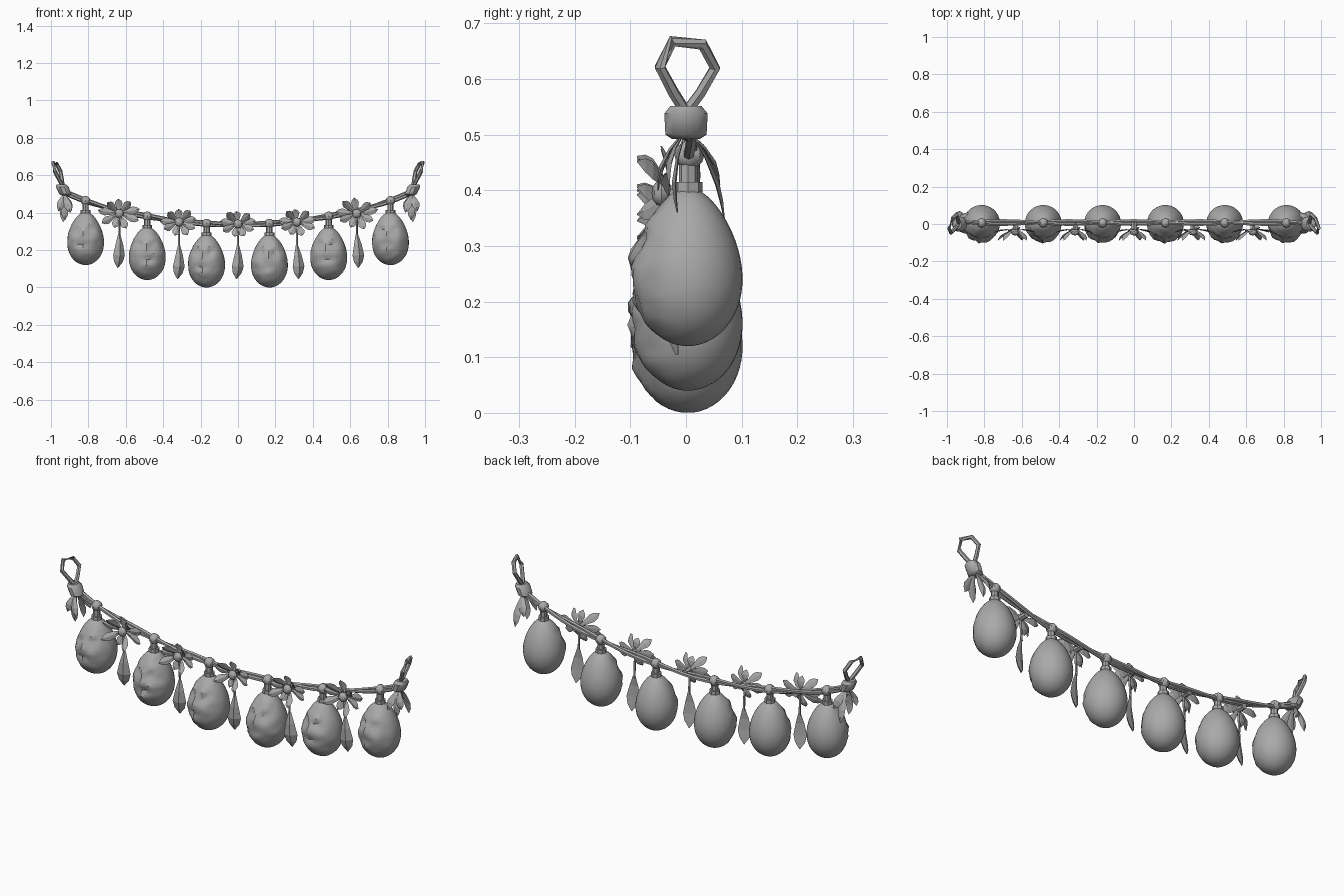
import bpy, bmesh, math, random
from mathutils import Vector, Matrix, noise

cube = bpy.data.objects.get("Cube")
if cube:
    bpy.data.objects.remove(cube)
random.seed(4)

grey = bpy.data.materials.new("plain grey")
grey.use_nodes = True
grey.diffuse_color = (0.4, 0.4, 0.4, 1)
grey.node_tree.nodes["Principled BSDF"].inputs["Base Color"].default_value = (0.4, 0.4, 0.4, 1)


def finish(name, bm, angle=None):
    bmesh.ops.recalc_face_normals(bm, faces=bm.faces)
    mesh = bpy.data.meshes.new(name)
    bm.to_mesh(mesh)
    bm.free()
    mesh.materials.append(grey)
    ob = bpy.data.objects.new(name, mesh)
    bpy.context.collection.objects.link(ob)
    if angle:
        bpy.ops.object.select_all(action="DESELECT")
        ob.select_set(True)
        bpy.context.view_layer.objects.active = ob
        bpy.ops.object.shade_smooth_by_angle(angle=math.radians(angle))
    return ob


def skin(bm, rings):
    """Join rings of points into a closed skin."""
    rows = [[bm.verts.new(p) for p in ring] for ring in rings]
    n = len(rows[0])
    for a, b in zip(rows, rows[1:]):
        for i in range(n):
            bm.faces.new((a[i], a[(i + 1) % n], b[(i + 1) % n], b[i]))
    bm.faces.new(rows[0])
    bm.faces.new(rows[-1])


def tube(bm, path, radius, sides=6):
    path = [Vector(p) for p in path]
    rings = []
    for i, p in enumerate(path):
        d = (path[min(i + 1, len(path) - 1)] - path[max(i - 1, 0)]).normalized()
        ref = Vector((0, 1, 0)) if abs(d.y) < 0.8 else Vector((1, 0, 0))
        u = d.cross(ref).normalized()
        v = d.cross(u)
        rings.append([p + radius * (math.cos(a) * u + math.sin(a) * v)
                      for a in (math.tau * k / sides for k in range(sides))])
    skin(bm, rings)


def leaf(bm, base, tip, normal, width, thick=0.006, bend=0.0):
    """Creased leaf blade running from base to tip."""
    base, tip = Vector(base), Vector(tip)
    d = tip - base
    side = d.cross(Vector(normal)).normalized()
    up = side.cross(d).normalized()
    rings = []
    for t, w in ((0, 0.2), (0.3, 0.65), (0.62, 1), (0.82, 0.75), (1, 0.06)):
        c = base + d * t + up * bend * math.sin(math.pi * t)
        s, h = side * w * width / 2, up * thick * max(w, 0.3)
        rings.append([c + s, c + h, c - s, c - h * 0.4])
    skin(bm, rings)


def ball(bm, centre, size, u=8, v=6):
    m = Matrix.Translation(centre) @ Matrix.Diagonal((*size, 1))
    bmesh.ops.create_uvsphere(bm, u_segments=u, v_segments=v, radius=1, matrix=m)


def rope_z(x):
    return 0.335 + 0.165 * abs(x) ** 1.8 + 0.05 * abs(x) ** 6


# Garland rope: two gently twisting strands
bm = bmesh.new()
for phase in (0, math.pi):
    path = []
    for i in range(49):
        x = -0.93 + 1.86 * i / 48
        a = phase + x * 9
        path.append((x, 0.008 + 0.009 * math.cos(a), rope_z(x) + 0.007 * math.sin(a)))
    tube(bm, path, 0.010)
finish("garland_rope", bm, 40)

# Features of an egg face: sideways, height, spread, depth
FACE = ((0, 0.155, 0.017, 0.014), (0, 0.185, 0.013, 0.009),
        (-0.036, 0.19, 0.015, -0.014), (0.036, 0.19, 0.015, -0.014),
        (-0.03, 0.222, 0.013, 0.008), (0.03, 0.222, 0.013, 0.008),
        (-0.05, 0.14, 0.02, 0.007), (0.05, 0.14, 0.02, 0.007),
        (-0.018, 0.107, 0.012, -0.011), (0.018, 0.107, 0.012, -0.011),
        (0, 0.078, 0.02, 0.007))


def egg(number, x, bottom, turn):
    bm = bmesh.new()
    rings, sides, steps, height = [], 32, 26, 0.285
    for j in range(steps + 1):
        a = math.pi * (0.03 + 0.94 * j / steps)
        t = (1 - math.cos(a)) / 2
        # Fuller bottom and narrow top
        r = 0.101 * math.sin(a) * (1.04 - 0.32 * t ** 1.6) / 0.97
        ring = []
        for k in range(sides):
            b = math.tau * k / sides
            p = Vector((r * math.sin(b), -r * math.cos(b), height * t))
            out = Vector((math.sin(b), -math.cos(b), 0))
            if math.cos(b) > 0:
                push = sum(h * math.exp(-((p.x - fx) ** 2 + (p.z - fz) ** 2) / (s * s))
                           for fx, fz, s, h in FACE)
                rough = noise.noise(p * 32 + Vector((number * 7, 0, 0))) * 0.007
                p += out * (push + rough) * min(1, math.cos(b) * 2) * math.sin(a)
            ring.append(Matrix.Rotation(turn, 3, "Z") @ p + Vector((x, 0.003, bottom)))
        rings.append(ring)
    skin(bm, rings)
    finish(f"egg_{number}", bm, 35)

    # Neck and knot holding the egg on the rope
    bm = bmesh.new()
    top = rope_z(x)
    tube(bm, [(x, 0.004, bottom + 0.265), (x, 0.004, bottom + 0.295)], 0.026, 8)
    tube(bm, [(x, 0.004, bottom + 0.29), (x, 0.004, top)], 0.017, 8)
    ball(bm, (x, 0.006, top), (0.026, 0.027, 0.026))
    finish(f"egg_knot_{number}", bm, 40)


spots = ((0.815, 0.12), (0.485, 0.04), (0.168, 0.0))
for i, (x, bottom) in enumerate(spots):
    egg(2 * i + 1, -x, bottom, random.uniform(-0.25, 0.25))
    egg(2 * i + 2, x, bottom, random.uniform(-0.25, 0.25))


def flower(number, x, z, size, leaf_top, leaf_length):
    # Petals alternate between leaning forward and lying back
    bm = bmesh.new()
    c = Vector((x, -0.032, z))
    for k in range(9):
        a = math.tau * (k + 0.3) / 9 + random.uniform(-0.1, 0.1)
        reach = size * random.uniform(0.9, 1.05)
        out = Vector((math.cos(a), 0, 0.75 * math.sin(a)))
        lean = -0.055 if k % 2 else -0.012
        leaf(bm, c + out * 0.015, c + out * reach + Vector((0, lean, 0)),
             (0, -1, 0), 0.042, bend=-0.008)
    finish(f"flower_petals_{number}", bm)
    bm = bmesh.new()
    ball(bm, c + Vector((0, -0.012, 0)), (0.024, 0.018, 0.024))
    tube(bm, [(x, 0.01, z), c], 0.014)
    finish(f"flower_centre_{number}", bm, 40)
    # Leaf hanging on a thin cord
    bm = bmesh.new()
    tube(bm, [c, (x, -0.025, leaf_top - 0.01)], 0.006, 5)
    side = 0.008 * (1 if x > 0 else -1)
    leaf(bm, (x, -0.025, leaf_top), (x + side, -0.015, leaf_top - leaf_length),
         (0.35, -1, 0), 0.066, 0.016, 0.012)
    finish(f"hanging_leaf_{number}", bm)


for i, x in enumerate((-0.635, -0.315, 0, 0.315, 0.635)):
    ends = abs(x) > 0.5
    flower(i + 1, x, 0.395 if ends else 0.35 if x else 0.34, 0.112 if ends else 0.1,
           0.285 if ends else 0.225, 0.18)

# Hanging loop, wrapped knot and leaf tails at each end
LOOP = ((0, 0.54), (-0.022, 0.575), (-0.047, 0.622), (-0.024, 0.668),
        (0.03, 0.662), (0.052, 0.62), (0.026, 0.575), (0, 0.54))
for name, s in (("right", -1), ("left", 1)):
    bm = bmesh.new()
    tube(bm, [(s * (0.94 + 0.35 * (z - 0.55) - 0.3 * y), y, z) for y, z in LOOP], 0.0105)
    finish(f"{name}_end_loop", bm, 30)

    bm = bmesh.new()
    rings = []
    for h, r in ((-0.03, 0.024), (-0.022, 0.036), (0.016, 0.038), (0.03, 0.027)):
        rings.append([(s * (0.933 + h * 0.4) + r * 0.9 * math.cos(a),
                       r * 1.08 * math.sin(a), 0.522 + h)
                      for a in (math.tau * k / 10 for k in range(10))])
    skin(bm, rings)
    tube(bm, [(s * 0.925, 0, 0.51), (s * 0.915, 0.004, rope_z(0.915))], 0.018)
    finish(f"{name}_end_knot", bm, 40)

    bm = bmesh.new()
    for dx, y, z in ((0.035, -0.03, 0.41), (-0.03, -0.05, 0.40),
                     (0.01, 0.068, 0.35), (-0.035, 0.06, 0.41), (0, -0.015, 0.36)):
        leaf(bm, (s * 0.93, y * 0.15, 0.5), (s * (0.925 + dx), y, z),
             (dx * 4, -1 if y < 0 else 1, 0.2), 0.042, bend=0.01)
    finish(f"{name}_end_leaves", bm)
